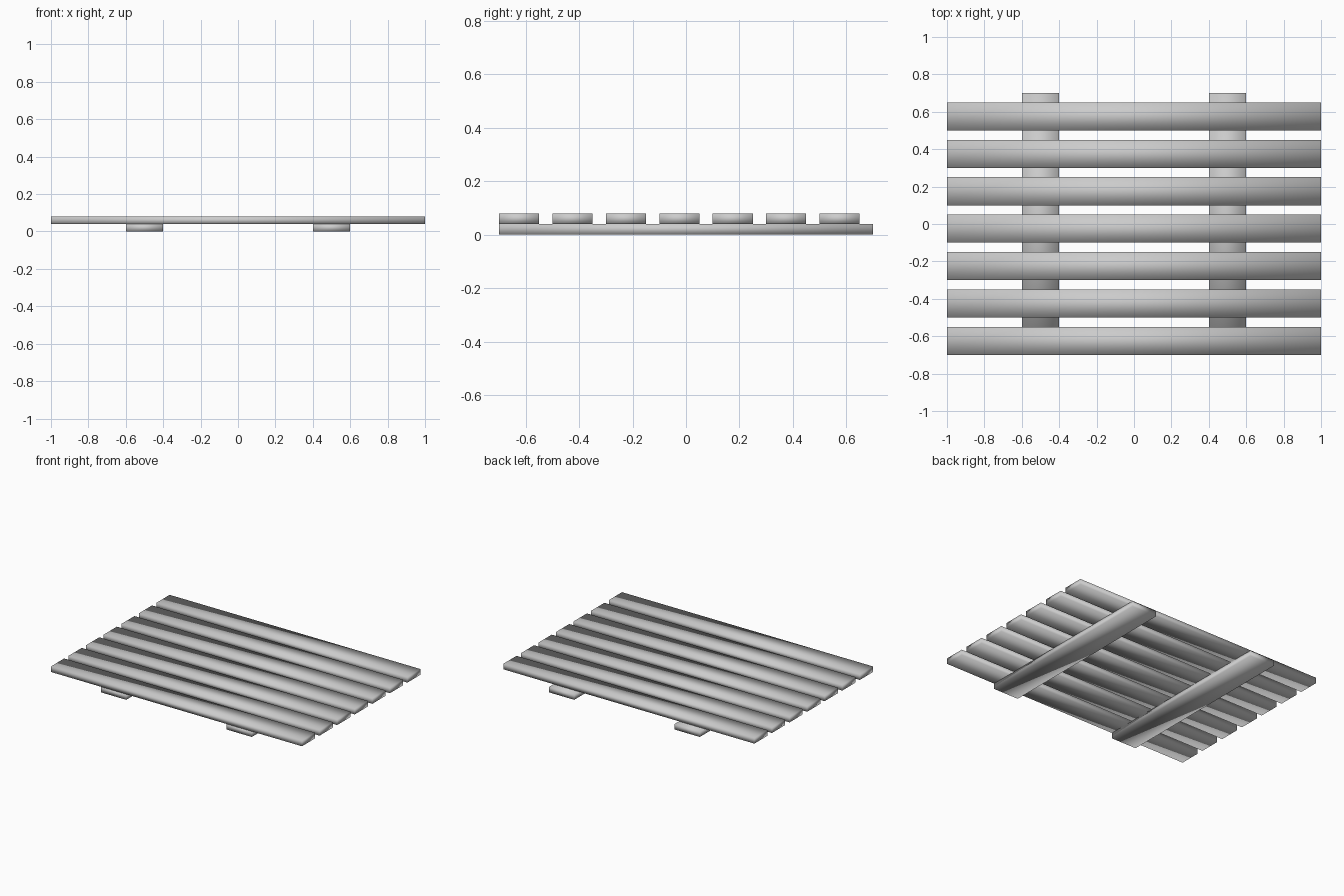
import bpy
import bmesh
from mathutils import Matrix, Vector

default_cube = bpy.data.objects.get("Cube")
if default_cube:
    bpy.data.objects.remove(default_cube, do_unlink=True)

# Single plain grey finish
grey = bpy.data.materials.new("plain_grey")
grey.use_nodes = True
colour = (0.6, 0.6, 0.6, 1.0)
grey.diffuse_color = colour
grey.node_tree.nodes["Principled BSDF"].inputs["Base Color"].default_value = colour


def board(name, centre, size):
    """Softly shaded rectangular board."""
    mesh = bpy.data.meshes.new(name)
    bm = bmesh.new()
    bmesh.ops.create_cube(bm, size=1, matrix=Matrix.Diagonal((*size, 1)))
    for face in bm.faces:
        face.smooth = True
    bm.to_mesh(mesh)
    bm.free()
    mesh.materials.append(grey)
    obj = bpy.data.objects.new(name, mesh)
    obj.location = Vector(centre)
    bpy.context.collection.objects.link(obj)
    return obj


THICKNESS = 0.04
LENGTH = 2.0
DEPTH = 1.4
PLANK_WIDTH = 0.15
PITCH = 0.2

# Two support beams running front to back
for side, x in (("left", 0.5), ("right", -0.5)):
    board(f"{side}_beam", (x, 0, THICKNESS / 2), (0.2, DEPTH, THICKNESS))

# Seven planks, flush with the beams at the front
for i in range(7):
    y = -DEPTH / 2 + PLANK_WIDTH / 2 + i * PITCH
    board(f"plank_{i + 1}", (0, y, THICKNESS * 1.5), (LENGTH, PLANK_WIDTH, THICKNESS))
